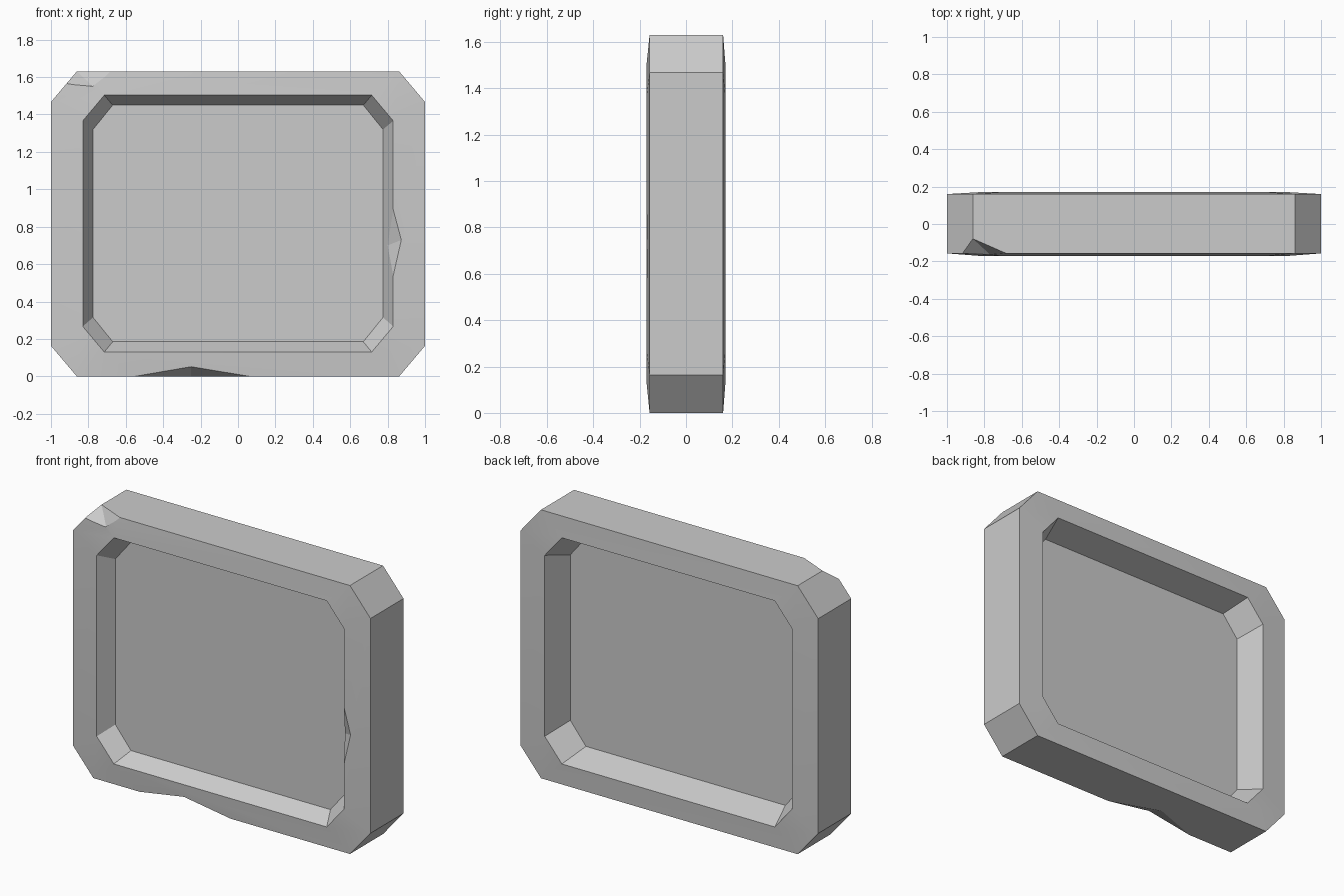
import bpy, bmesh, math

if "Cube" in bpy.data.objects:
    bpy.data.objects.remove(bpy.data.objects["Cube"])


def octagon(hx, z0, z1, cx, cz, y):
    """Rectangle with cut corners, standing upright at depth y."""
    return [(-hx + cx, y, z0), (hx - cx, y, z0), (hx, y, z0 + cz), (hx, y, z1 - cz),
            (hx - cx, y, z1), (-hx + cx, y, z1), (-hx, y, z1 - cz), (-hx, y, z0 + cz)]


def finish(name, bm):
    bmesh.ops.recalc_face_normals(bm, faces=bm.faces[:])
    mesh = bpy.data.meshes.new(name)
    bm.to_mesh(mesh)
    bm.free()
    obj = bpy.data.objects.new(name, mesh)
    bpy.context.collection.objects.link(obj)
    return obj


# Slab with a recessed panel on each side: loops from front floor to back floor
floor = (0.775, 0.185, 1.45, 0.105, 0.13)
rim = (0.83, 0.13, 1.503, 0.115, 0.137)
outer = (1.0, 0.0, 1.63, 0.138, 0.163)
loops = [octagon(*floor, -0.07), octagon(*rim, -0.17), octagon(*outer, -0.157),
         octagon(*outer, 0.16), octagon(*rim, 0.17), octagon(*floor, 0.003)]
bm = bmesh.new()
rings = [[bm.verts.new(p) for p in loop] for loop in loops]
for a, b in zip(rings, rings[1:]):
    for i in range(8):
        j = (i + 1) % 8
        bm.faces.new((a[i], a[j], b[j], b[i]))
bm.faces.new(rings[0])
bm.faces.new(rings[-1])
slab = finish("stone_frame_slab", bm)
bpy.context.view_layer.objects.active = slab
slab.select_set(True)

# Chips knocked out of the edges; the last point of each lies outside the slab
chips = {
    "corner_chip": [(-0.92, -0.158, 1.565), (-0.77, -0.163, 1.545), (-0.68, -0.158, 1.631),
                    (-0.862, -0.078, 1.631), (-0.91, -0.21, 1.69)],
    "inner_edge_chip": [(0.829, -0.171, 0.90), (0.829, -0.171, 0.53), (0.875, -0.168, 0.73),
                        (0.80, -0.115, 0.70), (0.80, -0.21, 0.72)],
    "bottom_edge_chip": [(-0.56, -0.158, -0.001), (0.07, -0.158, -0.001), (-0.25, -0.163, 0.052),
                         (-0.25, -0.045, -0.001), (-0.25, -0.22, -0.06)],
}
for name, pts in chips.items():
    bm = bmesh.new()
    verts = [bm.verts.new(p) for p in pts]
    bmesh.ops.convex_hull(bm, input=verts)
    cutter = finish(name + "_cutter", bm)
    cutter.hide_render = True
    mod = slab.modifiers.new(name, 'BOOLEAN')
    mod.operation = 'DIFFERENCE'
    mod.solver = 'EXACT'
    mod.object = cutter
    bpy.ops.object.modifier_apply(modifier=name)
    bpy.data.objects.remove(cutter)

# Rim faces blend softly, everything else stays sharp
bpy.ops.object.shade_smooth_by_angle(angle=math.radians(12))
